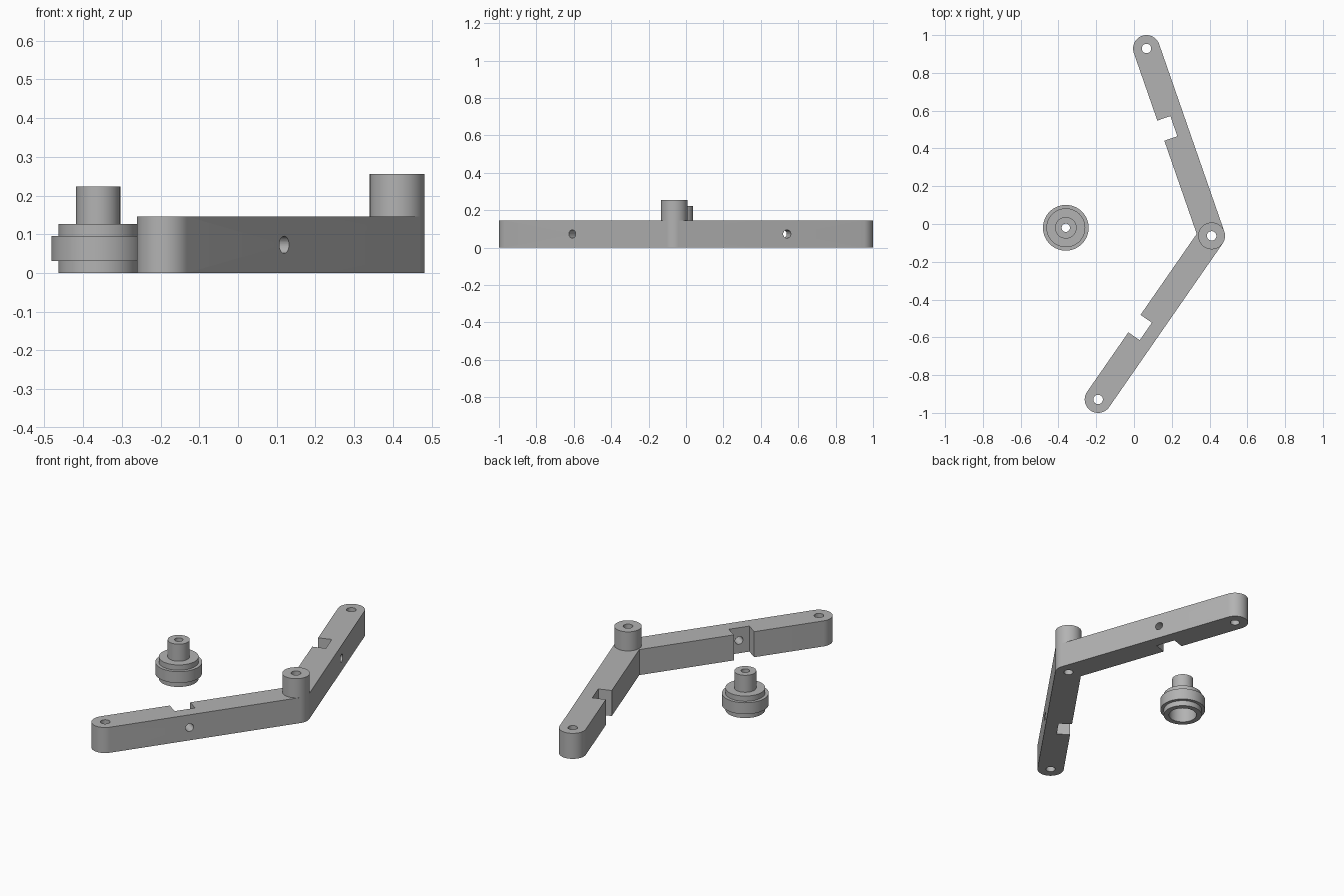
import bpy, bmesh, math
from mathutils import Vector

if "Cube" in bpy.data.objects:
    bpy.data.objects.remove(bpy.data.objects["Cube"])

R, H, HOLE = 0.071, 0.146, 0.025         # arm half width, arm height, pin hole radius
PIVOT = Vector((0.411, -0.063))
ENDS = [Vector((0.066, 0.929)), Vector((-0.190, -0.929))]

grey = bpy.data.materials.new("grey plastic")
grey.diffuse_color = (0.45, 0.45, 0.45, 1)
grey.use_nodes = True
grey.node_tree.nodes["Principled BSDF"].inputs["Base Color"].default_value = grey.diffuse_color


def make_object(name, bm):
    bmesh.ops.recalc_face_normals(bm, faces=bm.faces)
    mesh = bpy.data.meshes.new(name)
    bm.to_mesh(mesh)
    bm.free()
    mesh.materials.append(grey)
    ob = bpy.data.objects.new(name, mesh)
    bpy.context.collection.objects.link(ob)
    return ob


def smooth(ob):
    bpy.ops.object.select_all(action='DESELECT')
    ob.select_set(True)
    bpy.context.view_layer.objects.active = ob
    bpy.ops.object.shade_smooth_by_angle(angle=math.radians(30))


def lathe(name, profile, centre, closed=True, steps=64):
    """Revolve (radius, z) points around a vertical axis."""
    bm = bmesh.new()
    rings = [[bm.verts.new((centre[0] + r * math.cos(2 * math.pi * i / steps),
                            centre[1] + r * math.sin(2 * math.pi * i / steps), z))
              for i in range(steps)] for r, z in profile]
    pairs = list(zip(rings, rings[1:]))
    if closed:
        pairs.append((rings[-1], rings[0]))
    for a, b in pairs:
        for i in range(steps):
            j = (i + 1) % steps
            bm.faces.new((a[i], a[j], b[j], b[i]))
    ob = make_object(name, bm)
    smooth(ob)
    return ob


def arc(centre, start, end, steps=28):
    """Clockwise arc of radius R between two unit directions."""
    a0, a1 = math.atan2(start.y, start.x), math.atan2(end.y, end.x)
    sweep = (a0 - a1) % (2 * math.pi)
    return [centre + R * Vector((math.cos(a0 - sweep * i / steps),
                                 math.sin(a0 - sweep * i / steps))) for i in range(steps + 1)]


def cut(target, name, location, direction, radius, depth):
    """Drill a round hole through the target."""
    bm = bmesh.new()
    bmesh.ops.create_cone(bm, cap_ends=True, segments=40, radius1=radius,
                          radius2=radius, depth=depth)
    cutter = make_object(name, bm)
    cutter.location = location
    cutter.rotation_euler = Vector(direction).to_track_quat('Z', 'Y').to_euler()
    cutter.hide_render = True
    cutter.hide_set(True)
    mod = target.modifiers.new(name, 'BOOLEAN')
    mod.operation, mod.solver, mod.object = 'DIFFERENCE', 'EXACT', cutter


# Directions along each arm and towards the inside of the bend
dirs = [(e - PIVOT).normalized() for e in ENDS]
inner = [Vector((-dirs[0].y, dirs[0].x)), Vector((dirs[1].y, -dirs[1].x))]


def notch(k):
    """Nut slot on the inner side, from the pivot outwards."""
    return [PIVOT + dirs[k] * s + inner[k] * d
            for s, d in ((0.558, R), (0.558, -0.002), (0.671, -0.002), (0.671, R))]


corner = PIVOT + (inner[0] + inner[1]) * R / (1 + inner[0].dot(inner[1]))
outline = (arc(ENDS[0], inner[0], -inner[0])
           + arc(PIVOT, -inner[0], -inner[1], 16)
           + arc(ENDS[1], -inner[1], inner[1])
           + notch(1)[::-1] + [corner] + notch(0))

# Bent arm body
bm = bmesh.new()
base = bm.faces.new([bm.verts.new((p.x, p.y, 0)) for p in outline])
top = bmesh.ops.extrude_face_region(bm, geom=[base])
bmesh.ops.translate(bm, vec=(0, 0, H),
                    verts=[v for v in top["geom"] if isinstance(v, bmesh.types.BMVert)])
body = make_object("bent_arm", bm)

# Pin holes and cross screw holes
for i, p in enumerate([PIVOT] + ENDS):
    cut(body, f"pin_hole_cutter_{i}", (p.x, p.y, H / 2), (0, 0, 1), HOLE, 0.4)
for k in range(2):
    p = PIVOT + dirs[k] * 0.614
    cut(body, f"screw_hole_cutter_{k}", (p.x, p.y, 0.073),
        (inner[k].x, inner[k].y, 0), 0.022, 0.3)
smooth(body)

# Raised pivot boss
lathe("pivot_boss", [(HOLE, H), (HOLE, 0.255), (R, 0.255), (R, H)], PIVOT, closed=False)

# Stepped roller with a hollow underside and a bored stem
lathe("roller", [(0.074, 0), (0.103, 0), (0.103, 0.031), (0.121, 0.031), (0.121, 0.096),
                 (0.103, 0.096), (0.103, 0.126), (0.057, 0.126), (0.057, 0.223),
                 (0.022, 0.223), (0.022, 0.1), (0.074, 0.1)], (-0.361, -0.02))
